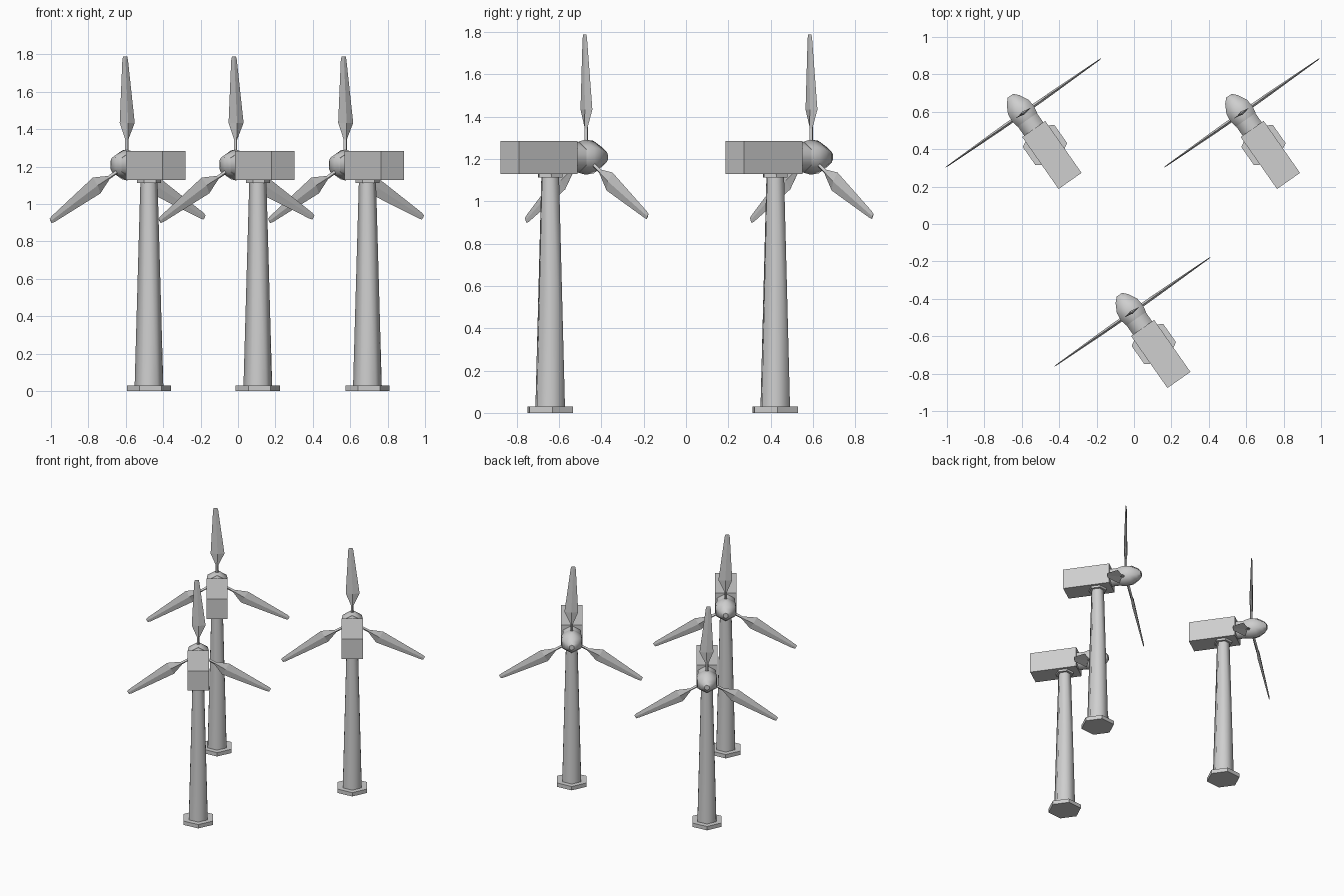
import bpy, bmesh, math
from mathutils import Matrix

if "Cube" in bpy.data.objects:
    bpy.data.objects.remove(bpy.data.objects["Cube"])

white = bpy.data.materials.new("turbine_light_grey")
white.diffuse_color = (0.62, 0.62, 0.62, 1)
white.use_nodes = True
white.node_tree.nodes["Principled BSDF"].inputs["Base Color"].default_value = white.diffuse_color

HUB_Y, HUB_Z = 0.207, 1.209


def finish(bm, name):
    bmesh.ops.recalc_face_normals(bm, faces=bm.faces)
    me = bpy.data.meshes.new(name)
    bm.to_mesh(me)
    bm.free()
    me.materials.append(white)
    return me


def skin(bm, rings, smooth):
    """Bridge vertex rings and cap both ends, keeping the cap edges sharp."""
    rings = [[bm.verts.new(p) for p in ring] for ring in rings]
    n = len(rings[0])
    for a, b in zip(rings, rings[1:]):
        for i in range(n):
            j = (i + 1) % n
            bm.faces.new((a[i], a[j], b[j], b[i])).smooth = smooth
    for ring in (rings[0], rings[-1]):
        cap = bm.faces.new(ring)
        for e in cap.edges:
            e.smooth = False


def lathe(name, profile, axis="z", smooth=True, sides=6, z=0.0):
    """Six-sided turned part from (height, radius) pairs."""
    bm = bmesh.new()
    rings = []
    for h, r in profile:
        ring = []
        for k in range(sides):
            a = math.tau * k / sides
            u, v = r * math.sin(a), r * math.cos(a)
            ring.append((u, v, h + z) if axis == "z" else (u, h, v + z))
        rings.append(ring)
    skin(bm, rings, smooth)
    return finish(bm, name)


# foundation, tower and yaw collar
base = lathe("foundation", [(0, 0.119), (0.03, 0.119)], smooth=False)
tower = lathe("tower", [(0.028, 0.077), (1.12, 0.046)])
collar = lathe("yaw_collar", [(1.113, 0.064), (1.135, 0.064)], smooth=False)

# nacelle box
bm = bmesh.new()
bmesh.ops.create_cube(bm, size=1, matrix=Matrix.Translation((0, -0.0645, 1.207))
                      @ Matrix.Diagonal((0.15, 0.339, 0.155, 1)))
nacelle = finish(bm, "nacelle")

# neck and rounded spinner
neck = lathe("rotor_neck", [(0.10, 0.072), (0.18, 0.072)], "y", z=HUB_Z)
spinner = lathe("spinner", [(0.165, 0.074), (0.205, 0.083), (0.25, 0.077),
                            (0.297, 0.048), (0.322, 0.02)], "y", z=HUB_Z)

# blade: thin stem, wide shoulder, tapered tip (radius, left, right, half thickness)
sections = [(0.05, -0.01, 0.01, 0.01), (0.135, -0.01, 0.01, 0.01),
            (0.225, -0.046, 0.052, 0.009), (0.56, -0.029, 0.008, 0.003),
            (0.58, -0.024, 0.003, 0.002)]
bm = bmesh.new()
skin(bm, [[(l, 0, r), ((l + w) / 2, -t, r), (w, 0, r), ((l + w) / 2, t, r)]
          for r, l, w, t in sections], False)
blade = finish(bm, "blade")


def place(name, mesh, matrix):
    ob = bpy.data.objects.new(name, mesh)
    bpy.context.collection.objects.link(ob)
    ob.matrix_world = matrix


# three identical turbines, all turned the same way
for n, (x, y) in enumerate([(-0.476, 0.422), (0.692, 0.422), (0.106, -0.642)], 1):
    turn = Matrix.Translation((x, y, 0)) @ Matrix.Rotation(math.radians(35), 4, "Z")
    for mesh in (base, tower, collar, nacelle, neck, spinner):
        place(f"{mesh.name}_{n}", mesh, turn)
    for k in range(3):
        spin = Matrix.Translation((0, HUB_Y, HUB_Z)) @ Matrix.Rotation(math.tau * k / 3, 4, "Y")
        place(f"blade_{n}_{k + 1}", blade, turn @ spin)
